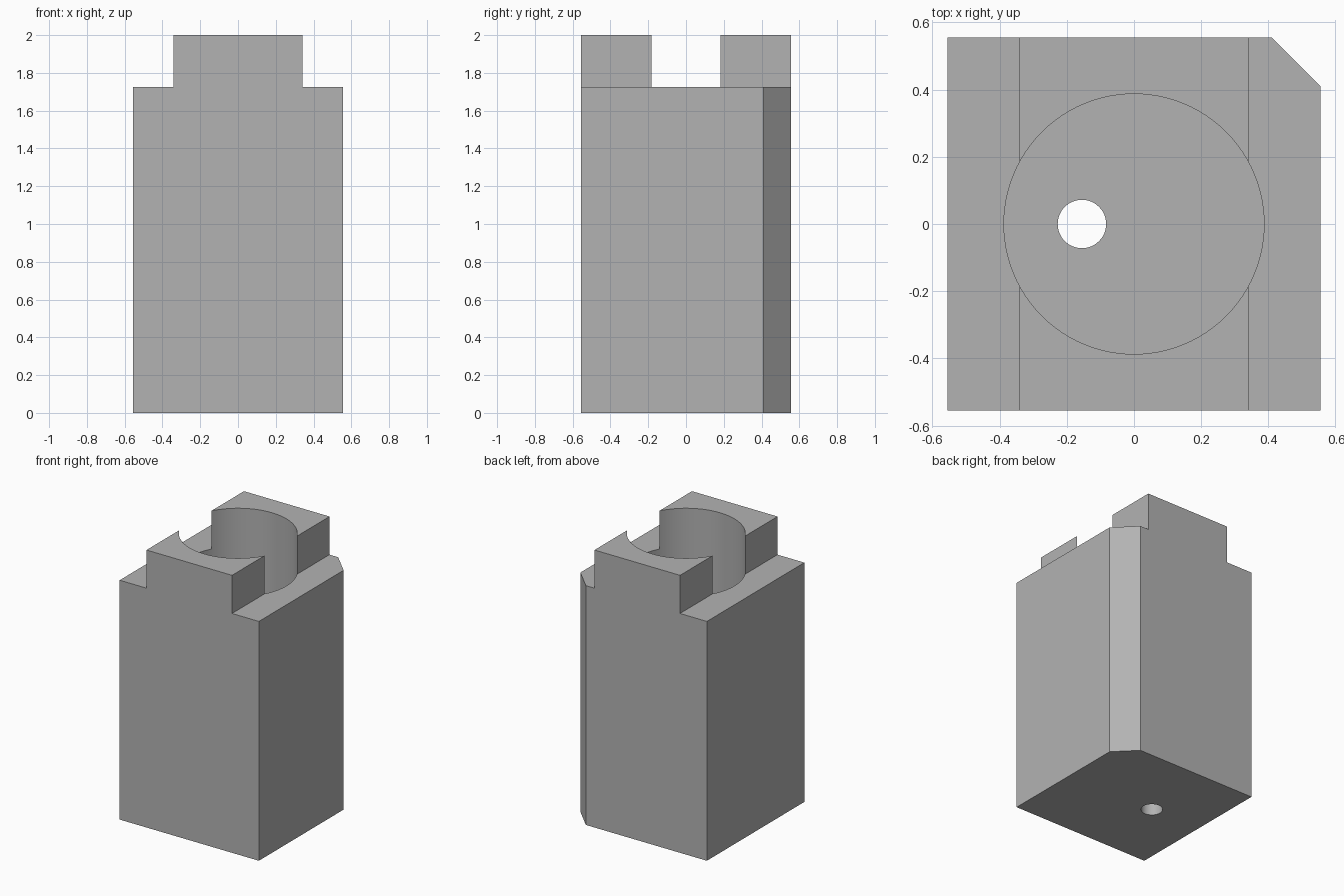
import bpy, bmesh, math
from mathutils import Vector

if "Cube" in bpy.data.objects:
    bpy.data.objects.remove(bpy.data.objects["Cube"])

HALF, STEP_X = 0.555, 0.341        # body half width, raised block half width
SHOULDER, TOP = 1.725, 2.0         # shoulder and top heights
CHAMFER = 0.145
BORE_R, BORE_FLOOR = 0.387, 0.17
HOLE_R, HOLE_X = 0.072, -0.155


def prism(name, outline, direction):
    """Extrude a closed outline of 3D points along a direction."""
    bm = bmesh.new()
    face = bm.faces.new([bm.verts.new(p) for p in outline])
    ext = bmesh.ops.extrude_face_region(bm, geom=[face])
    moved = [v for v in ext["geom"] if isinstance(v, bmesh.types.BMVert)]
    bmesh.ops.translate(bm, verts=moved, vec=Vector(direction))
    bmesh.ops.recalc_face_normals(bm, faces=bm.faces)
    mesh = bpy.data.meshes.new(name)
    bm.to_mesh(mesh)
    bm.free()
    obj = bpy.data.objects.new(name, mesh)
    bpy.context.collection.objects.link(obj)
    return obj


def cylinder(name, x, radius, z0, z1, sides=96):
    ring = [(x + radius * math.cos(2 * math.pi * i / sides),
             radius * math.sin(2 * math.pi * i / sides), z0) for i in range(sides)]
    return prism(name, ring, (0, 0, z1 - z0))


# Stepped housing: front profile extruded to the back
right = [(HALF, 0), (HALF, SHOULDER), (STEP_X, SHOULDER), (STEP_X, TOP)]
profile = right + [(-x, z) for x, z in reversed(right)]
housing = prism("housing", [(x, -HALF, z) for x, z in profile], (0, 2 * HALF, 0))

# Cutters: back right corner chamfer, wide blind bore, small drain hole
c, e = HALF - CHAMFER, 0.1
cutters = [
    prism("chamfer_cutter", [(HALF + e, c - e, -0.1), (HALF + e, HALF + e, -0.1),
                             (c - e, HALF + e, -0.1)], (0, 0, 2.3)),
    cylinder("bore_cutter", 0, BORE_R, BORE_FLOOR, TOP + 0.1),
    cylinder("hole_cutter", HOLE_X, HOLE_R, -0.1, BORE_FLOOR + 0.1, 48),
]
bpy.context.view_layer.objects.active = housing
for cutter in cutters:
    mod = housing.modifiers.new(cutter.name, "BOOLEAN")
    mod.operation, mod.solver, mod.object = "DIFFERENCE", "EXACT", cutter
    bpy.ops.object.modifier_apply(modifier=mod.name)
    bpy.data.objects.remove(cutter)

# Plain grey finish, smooth bore walls with sharp edges
grey = bpy.data.materials.new("grey")
grey.diffuse_color = (0.45, 0.45, 0.45, 1)
grey.use_nodes = True
grey.node_tree.nodes["Principled BSDF"].inputs["Base Color"].default_value = grey.diffuse_color
housing.data.materials.clear()
housing.data.materials.append(grey)
bpy.ops.object.select_all(action="DESELECT")
housing.select_set(True)
bpy.ops.object.shade_smooth_by_angle(angle=math.radians(30))
